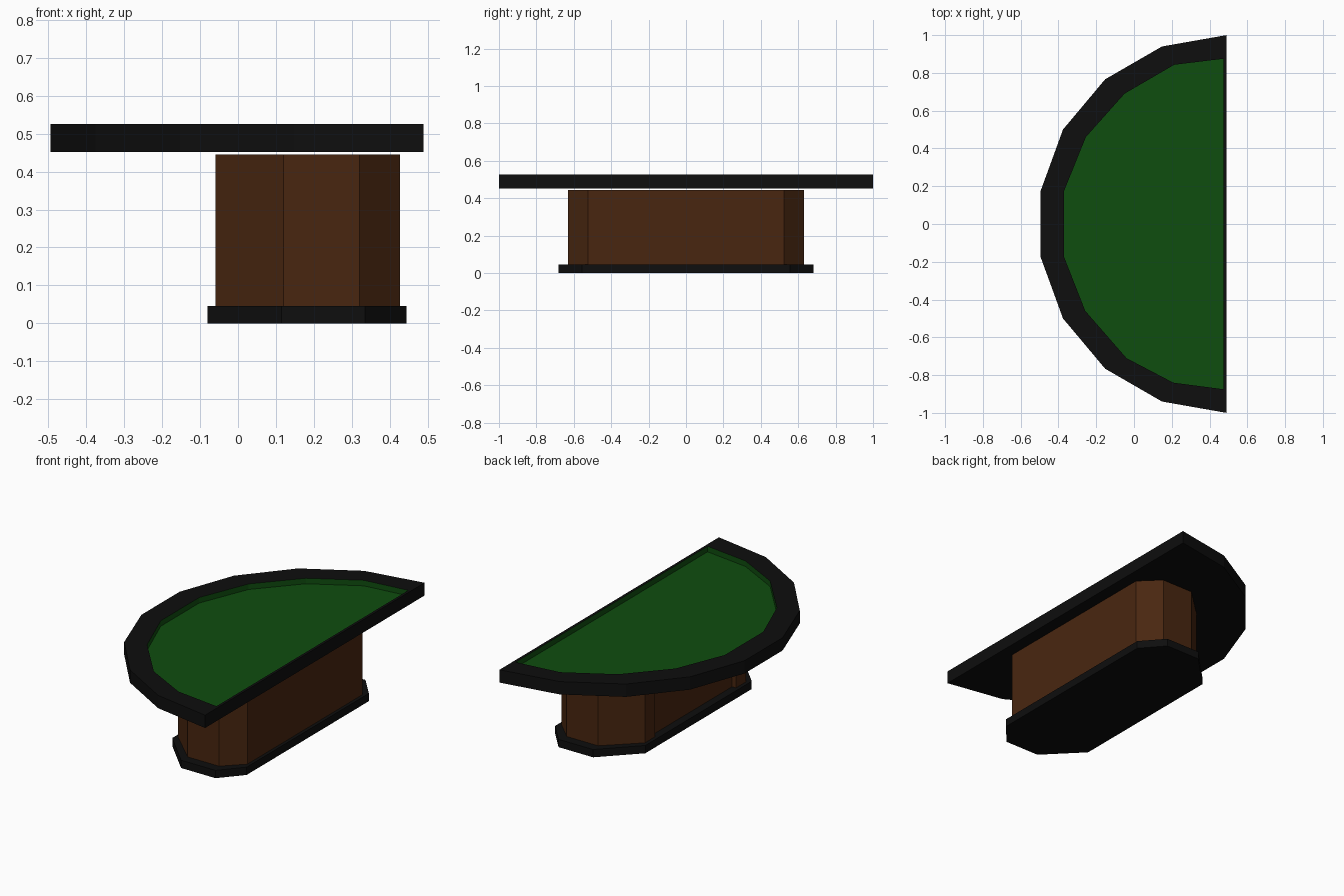
import bpy, bmesh, math

if "Cube" in bpy.data.objects:
    bpy.data.objects.remove(bpy.data.objects["Cube"])


def material(name, rgb):
    m = bpy.data.materials.new(name)
    m.diffuse_color = (*rgb, 1)
    m.use_nodes = True
    m.node_tree.nodes["Principled BSDF"].inputs["Base Color"].default_value = m.diffuse_color
    return m


BLACK = material("black trim", (0.0044, 0.0044, 0.0044))
WOOD = material("brown wood", (0.066, 0.0195, 0.0052))
FELT = material("green felt", (0.0048, 0.074, 0.0048))


def finish(bm, name, mats):
    bmesh.ops.recalc_face_normals(bm, faces=bm.faces)
    me = bpy.data.meshes.new(name)
    bm.to_mesh(me)
    bm.free()
    for m in mats:
        me.materials.append(m)
    ob = bpy.data.objects.new(name, me)
    bpy.context.collection.objects.link(ob)
    return ob


def ring(bm, outline, z):
    return [bm.verts.new((x, y, z)) for x, y in outline]


def bridge(bm, a, b, mat=0):
    n = len(a)
    for i in range(n):
        j = (i + 1) % n
        bm.faces.new((a[i], a[j], b[j], b[i])).material_index = mat


def mirrored(half):
    """Close a half outline by mirroring it across y = 0."""
    return half + [(x, -y) for x, y in reversed(half)]


def prism(name, outline, z0, z1, mat):
    bm = bmesh.new()
    low, high = ring(bm, outline, z0), ring(bm, outline, z1)
    bm.faces.new(low)
    bm.faces.new(high)
    bridge(bm, low, high)
    return finish(bm, name, [mat])


# Plinth under the pedestal
prism("plinth", mirrored([(0.445, 0.557), (0.335, 0.683), (0.115, 0.683), (-0.08, 0.485)]),
      0.0, 0.045, BLACK)

# Wooden pedestal with a shallow recessed panel on the curved side
prism("pedestal", mirrored([(0.427, 0.525), (0.32, 0.63), (0.12, 0.63), (-0.06, 0.46),
                            (-0.06, 0.37), (-0.035, 0.37)]),
      0.045, 0.445, WOOD)

# Half-round table top: nine-sided arc with a sunken felt bed
arc = [math.radians(90 - 20 * i) for i in range(10)]
rim = [(0.49 - math.cos(t), math.sin(t)) for t in arc]
bed = [(0.475, 0.875), (0.213, 0.843), (-0.05, 0.69), (-0.255, 0.46), (-0.37, 0.175),
       (-0.37, -0.175), (-0.258, -0.46), (-0.04, -0.71), (0.208, -0.84), (0.475, -0.875)]
bm = bmesh.new()
under = ring(bm, rim, 0.452)
top = ring(bm, rim, 0.526)
lip = ring(bm, bed, 0.526)
floor = ring(bm, bed, 0.494)
bm.faces.new(under)
bridge(bm, under, top)
bridge(bm, top, lip)
bridge(bm, lip, floor, 1)
bm.faces.new(floor).material_index = 1
finish(bm, "table_top", [BLACK, FELT])
